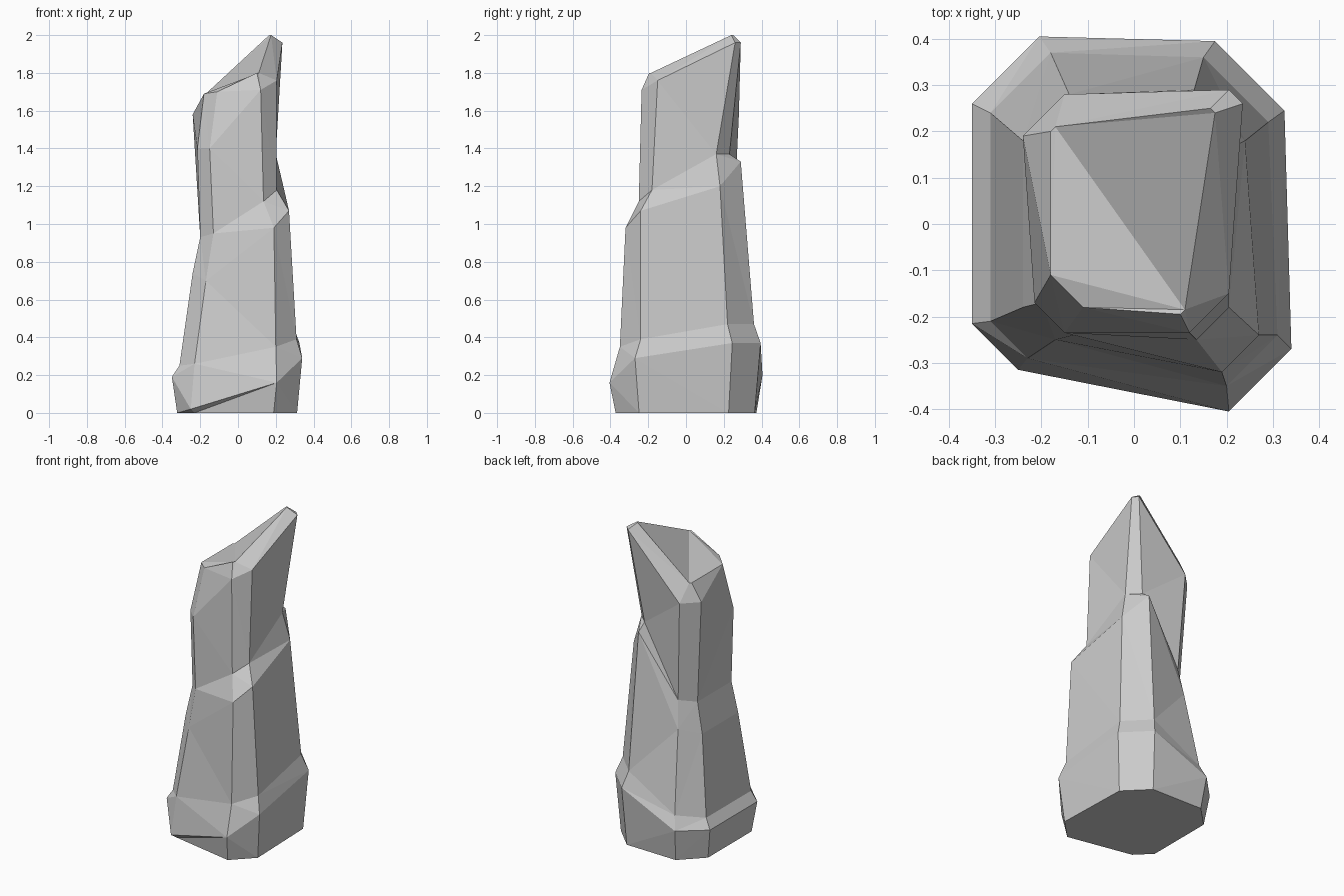
import bpy, bmesh

if "Cube" in bpy.data.objects:
    bpy.data.objects.remove(bpy.data.objects["Cube"])

# Each level: four corners (x, y, chamfer) front-left, front-right, back-right, back-left,
# then the heights of the eight chamfer points, counter-clockwise from the left side.
LEVELS = [
    # foot bulge
    [(-.35, -.315, .10), (.34, -.405, .135), (.325, .395, .15), (-.35, .405, .145),
     (.19, .02, .16, .29, .37, .37, .20, .19)],
    # foot shoulder
    [(-.31, -.29, .08), (.31, -.35, .11), (.29, .36, .14), (-.31, .37, .13),
     (.25, .26, .35, .39, .47, .47, .28, .25)],
    # top of middle block
    [(-.24, -.25, .07), (.27, -.32, .08), (.24, .29, .11), (-.24, .28, .10),
     (.74, .70, .98, 1.07, 1.20, 1.33, .78, .74)],
    # waist crease
    [(-.20, -.24, .07), (.205, -.25, .07), (.20, .23, .07), (-.20, .25, .08),
     (.93, .95, 1.12, 1.18, 1.37, 1.37, .95, .93)],
    # shoulder of upper block
    [(-.215, -.235, .065), (.205, -.235, .085), (.235, .29, .03), (-.24, .28, .09),
     (1.40, 1.40, 1.71, 1.76, 1.96, 1.96, 1.58, 1.58)],
    # slanted tip
    [(-.18, -.18, .07), (.11, -.195, .01), (.175, .25, .01), (-.18, .21, .01),
     (1.69, 1.70, 1.80, 1.80, 2.0, 2.0, 1.69, 1.69)],
]


def ring(level, scale=1.0, flat=False):
    """Chamfered four-sided outline with eight points."""
    points = []
    signs = [(1, 1), (-1, 1), (-1, -1), (1, -1)]
    for i, ((x, y, c), (sx, sy)) in enumerate(zip(level[:4], signs)):
        pair = [(x, y + sy * c), (x + sx * c, y)]
        if i % 2:
            pair.reverse()
        points += pair
    return [(x * scale, y * scale, 0 if flat else z)
            for (x, y), z in zip(points, level[4])]


# Loft the faceted rock from the flat underside up to the slanted tip
bm = bmesh.new()
outlines = [ring(LEVELS[0], 0.92, True)] + [ring(level) for level in LEVELS]
loops = [[bm.verts.new(p) for p in outline] for outline in outlines]
for low, high in zip(loops, loops[1:]):
    for i in range(8):
        j = (i + 1) % 8
        bm.faces.new((low[i], low[j], high[j], high[i]))
bm.faces.new(loops[0][::-1])
bm.faces.new(loops[-1])
bmesh.ops.triangulate(bm, faces=bm.faces[:])
bmesh.ops.recalc_face_normals(bm, faces=bm.faces[:])

mesh = bpy.data.meshes.new("rock_pillar")
bm.to_mesh(mesh)
bm.free()
rock = bpy.data.objects.new("rock_pillar", mesh)
bpy.context.collection.objects.link(rock)
